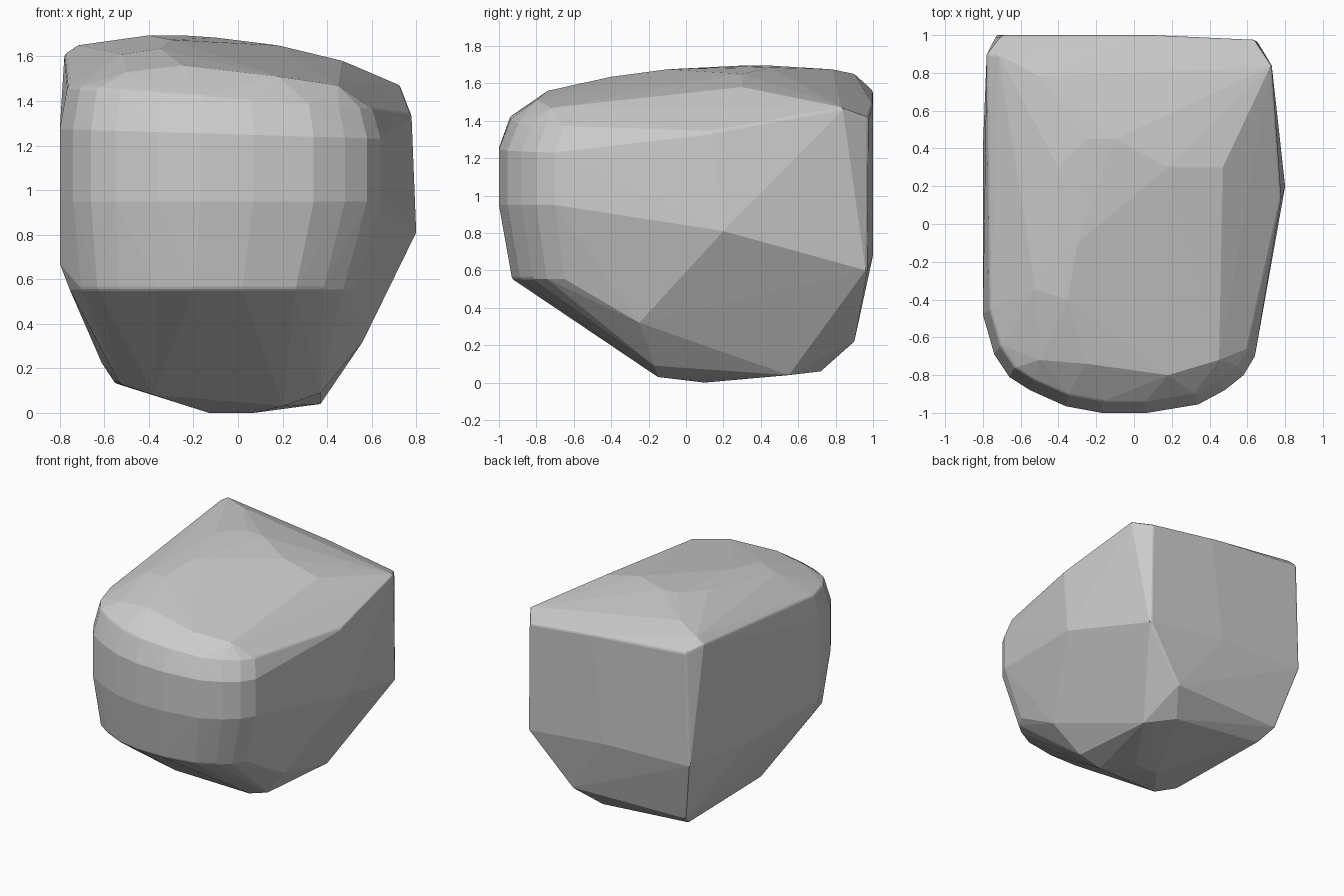
import bpy, bmesh
from mathutils import Vector

if "Cube" in bpy.data.objects:
    bpy.data.objects.remove(bpy.data.objects["Cube"])

# Rounded front outline (x, y), repeated at several heights
outline = [(-.8, -.48), (-.74, -.69), (-.66, -.81), (-.55, -.88), (-.36, -.965),
           (-.17, -1), (.07, -1), (.34, -.955), (.48, -.88), (.58, -.8), (.64, -.7)]


def ring(z, sx=1, sy=1, cx=0, tilt=0):
    """Outline scaled about (cx, 0), leaning down towards +x by tilt."""
    return [((x - cx) * sx + cx, y * sy, z - tilt * x) for x, y in outline]


front = (ring(.555, .89, .93, -.4) + ring(.95) + ring(1.25, tilt=.03)
         + ring(1.41, .95, .94, -.1, .07))

# Key corners of the remaining sides
top = [(-.25, -.74, 1.56), (.18, -.8, 1.51), (.45, -.72, 1.47), (-.5, -.72, 1.53),
       (-.35, -.4, 1.635), (-.52, -.35, 1.61), (-.3, -.1, 1.675),
       (-.4, .3, 1.695), (-.25, .45, 1.695), (-.1, .45, 1.685), (.18, .3, 1.65),
       (.47, .3, 1.58), (-.72, .9, 1.65), (-.5, .78, 1.675)]
right = [(.8, .2, .81), (.78, .14, 1.34), (.73, .84, 1.47), (.56, -.25, .32)]
left = [(-.78, .9, 1.61), (-.8, -.45, .67), (-.8, .4, .67)]
back = [(-.7, 1, 1.56), (.1, 1, 1.49), (.64, .975, 1.42), (.65, .97, .6),
        (-.73, 1, .7), (0, 1, .68), (.33, .9, .22), (-.61, .87, .22)]
base = [(.37, .55, .04), (-.55, .75, .13), (.2, .72, .06), (-.13, .1, 0),
        (.07, .1, 0), (.2, -.15, .03), (.37, -.17, .09), (-.53, -.14, .13),
        (-.38, -.22, .08)]

# Wrap the corners in a convex shell
bm = bmesh.new()
for p in front + top + right + left + back + base:
    bm.verts.new(Vector(p))
hull = bmesh.ops.convex_hull(bm, input=bm.verts)
spare = [g for g in set(hull["geom_interior"] + hull["geom_unused"])
         if isinstance(g, bmesh.types.BMVert)]
bmesh.ops.delete(bm, geom=spare, context='VERTS')
bmesh.ops.recalc_face_normals(bm, faces=bm.faces)

mesh = bpy.data.meshes.new("boulder")
bm.to_mesh(mesh)
bm.free()
boulder = bpy.data.objects.new("boulder", mesh)
bpy.context.collection.objects.link(boulder)

# Slightly worn edges
bevel = boulder.modifiers.new("worn_edges", 'BEVEL')
bevel.width = 0.012
bevel.segments = 2
bevel.limit_method = 'ANGLE'
bevel.angle_limit = 0.6
